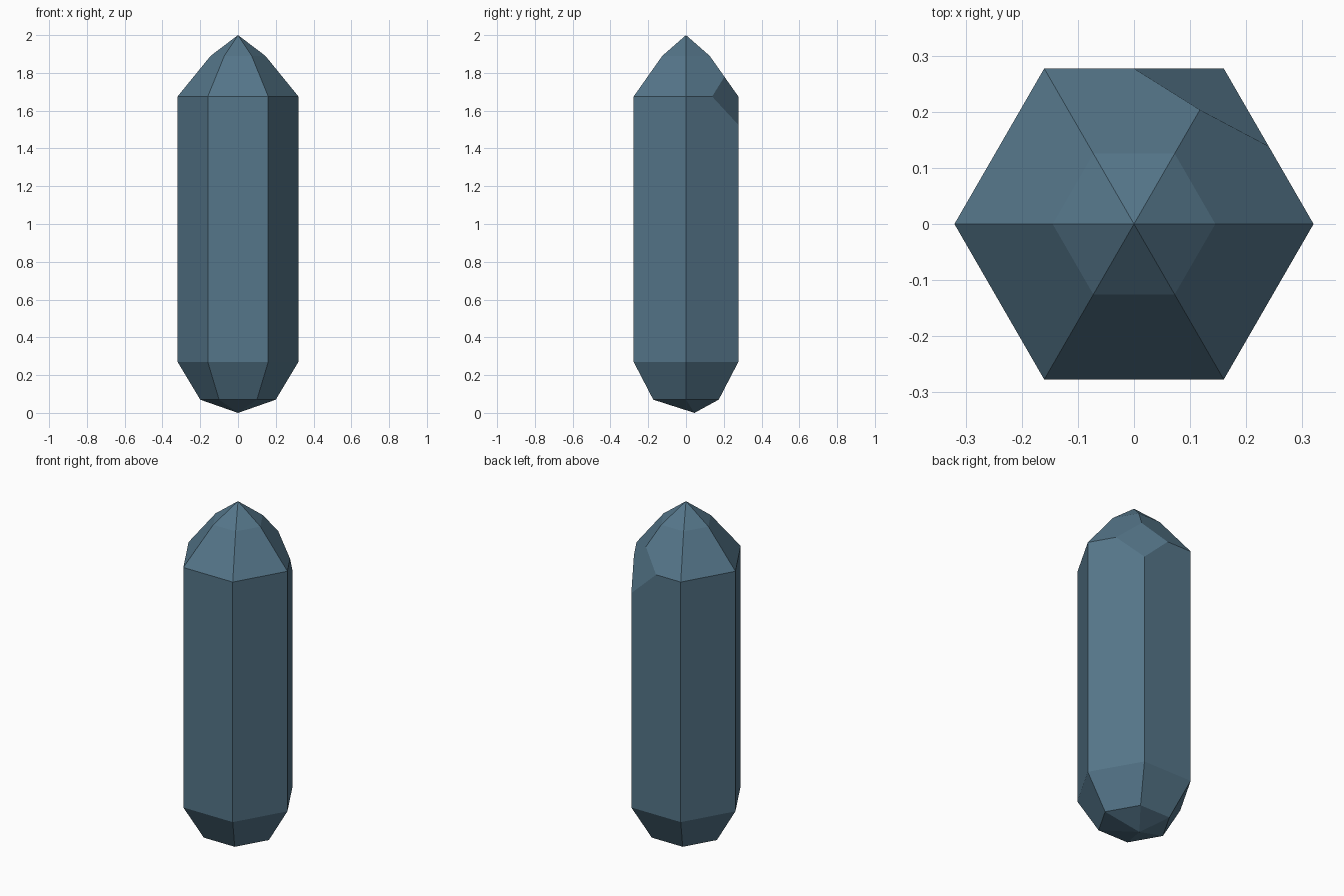
import bpy, bmesh, math

if "Cube" in bpy.data.objects:
    bpy.data.objects.remove(bpy.data.objects["Cube"], do_unlink=True)

SIDES = 6

# One slate blue colour for the whole stone
slate = bpy.data.materials.new("slate_blue")
slate.use_nodes = True
colour = (0.090, 0.180, 0.252, 1)
slate.diffuse_color = colour
bsdf = slate.node_tree.nodes["Principled BSDF"]
bsdf.inputs["Base Color"].default_value = colour
bsdf.inputs["Roughness"].default_value = 0.7

bm = bmesh.new()


def ring(radius, z):
    return [bm.verts.new((radius * math.cos(math.tau * i / SIDES),
                          radius * math.sin(math.tau * i / SIDES), z))
            for i in range(SIDES)]


# Hexagonal rings from the lower taper to the upper taper
rings = [ring(r, z) for r, z in ((0.2, 0.07), (0.32, 0.27), (0.32, 1.675), (0.145, 1.89))]
base_tip = bm.verts.new((0, 0.045, 0))
top_tip = bm.verts.new((0, 0, 2))

for i in range(SIDES):
    j = (i + 1) % SIDES
    for low, high in zip(rings, rings[1:]):
        bm.faces.new((low[i], low[j], high[j], high[i]))
    bm.faces.new((rings[0][j], rings[0][i], base_tip))
    bm.faces.new((rings[-1][i], rings[-1][j], top_tip))

# Chipped shoulder corner: cut the four edges that meet there into one facet
corner = rings[2][1]
cuts = []
for edge in list(corner.link_edges):
    other = edge.other_vert(corner)
    if other is rings[1][1]:
        amount = 0.107
    elif other is rings[3][1]:
        amount = 0.486
    else:
        amount = 0.5
    cuts.append(bmesh.utils.edge_split(edge, corner, amount)[1])
for face in list(corner.link_faces):
    pair = [v for v in cuts if v in face.verts]
    bmesh.utils.face_split(face, pair[0], pair[1])
bmesh.ops.dissolve_verts(bm, verts=[corner])

bmesh.ops.recalc_face_normals(bm, faces=bm.faces)
mesh = bpy.data.meshes.new("crystal")
bm.to_mesh(mesh)
bm.free()
mesh.materials.append(slate)
bpy.context.collection.objects.link(bpy.data.objects.new("crystal", mesh))
